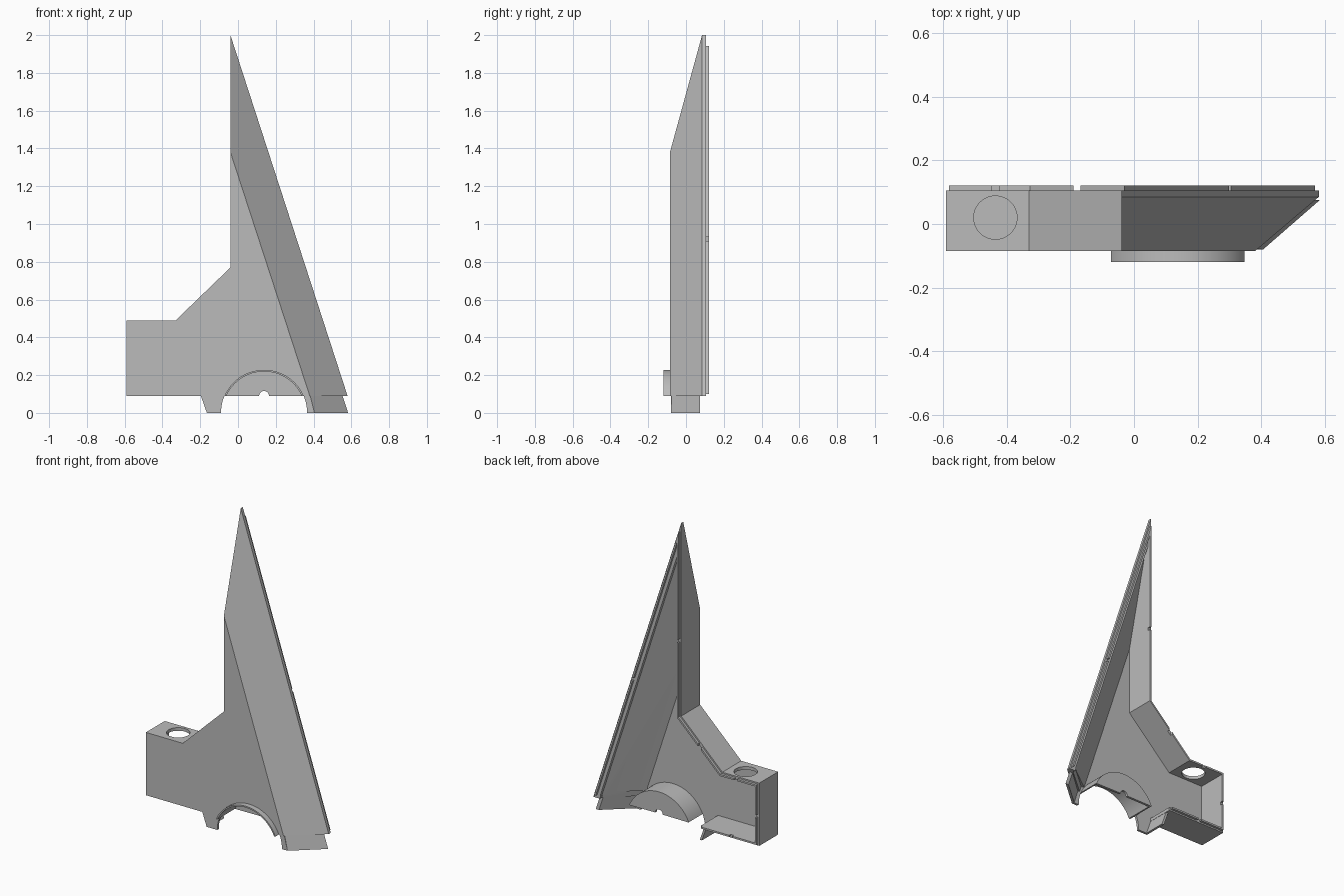
import bpy, bmesh, math
from mathutils import Vector

cube = bpy.data.objects.get("Cube")
if cube:
    bpy.data.objects.remove(cube)

grey = bpy.data.materials.new("plain_grey")
grey.use_nodes = True
grey.diffuse_color = (0.5, 0.5, 0.5, 1)
grey.node_tree.nodes["Principled BSDF"].inputs["Base Color"].default_value = (0.5, 0.5, 0.5, 1)


def loft(name, layers):
    """Solid through matching (x, z) outlines, each given with its y."""
    bm = bmesh.new()
    rings = [[bm.verts.new((x, y, z)) for x, z in pts] for y, pts in layers]
    n = len(rings[0])
    for a, b in zip(rings, rings[1:]):
        for i in range(n):
            j = (i + 1) % n
            bm.faces.new((a[i], a[j], b[j], b[i]))
    bm.faces.new(rings[0])
    bm.faces.new(rings[-1])
    bmesh.ops.recalc_face_normals(bm, faces=bm.faces)
    mesh = bpy.data.meshes.new(name)
    bm.to_mesh(mesh)
    bm.free()
    mesh.materials.append(grey)
    ob = bpy.data.objects.new(name, mesh)
    bpy.context.collection.objects.link(ob)
    return ob


def prism(name, pts, y0, y1):
    return loft(name, [(y0, pts), (y1, pts)])


def box(name, x0, x1, y0, y1, z0, z1):
    return prism(name, [(x0, z0), (x0, z1), (x1, z1), (x1, z0)], y0, y1)


def cut(ob, cutters):
    """Subtract the cutters, bake the result and drop the cutters."""
    for c in cutters:
        c.hide_render = True
        m = ob.modifiers.new("cut", 'BOOLEAN')
        m.operation, m.solver, m.object = 'DIFFERENCE', 'EXACT', c
    dg = bpy.context.evaluated_depsgraph_get()
    mesh = bpy.data.meshes.new_from_object(ob.evaluated_get(dg))
    ob.modifiers.clear()
    ob.data = mesh
    for c in cutters:
        bpy.data.objects.remove(c)


def inset(pts, dists):
    """Move every edge of a clockwise outline inwards by its own distance."""
    lines = []
    for i, p in enumerate(pts):
        a, b = Vector(p), Vector(pts[(i + 1) % len(pts)])
        d = (b - a).normalized()
        lines.append((a + Vector((d.y, -d.x)) * dists[i], d))
    out = []
    for i in range(len(pts)):
        (p, d), (q, e) = lines[i - 1], lines[i]
        t = (q - p).cross(e) / d.cross(e)
        out.append(tuple(p + d * t))
    return out


def arc(cx, cz, r, a0, a1, n=40):
    return [(cx + r * math.cos(a0 + (a1 - a0) * i / n),
             cz + r * math.sin(a0 + (a1 - a0) * i / n)) for i in range(n + 1)]


def smooth(ob):
    bpy.ops.object.select_all(action='DESELECT')
    ob.select_set(True)
    bpy.context.view_layer.objects.active = ob
    bpy.ops.object.shade_smooth_by_angle(angle=math.radians(30))


BASE = 0.09
FRONT, BACK = -0.085, 0.105
WALL = 0.02
arm = [(-0.59, BASE), (-0.59, 0.49), (-0.33, 0.49), (-0.04, 0.77)]
front_outline = arm + [(-0.04, 1.38), (0.38, BASE)]
back_outline = arm + [(-0.04, 2.0), (0.58, BASE)]
WHEEL_X, WHEEL_R = 0.138, 0.228

# Hollow shell, open at the back and below the fin
shell = loft("shell", [(FRONT, front_outline), (0.085, back_outline), (BACK, back_outline)])
walls = [WALL] * 4 + [0.04, WALL]
cavity_back = inset(back_outline, walls)
cavity = loft("cavity_cutter", [(FRONT + WALL, inset(front_outline, walls)),
                                (0.085, cavity_back), (0.15, cavity_back)])


def opening(right):
    return [(-0.18, 0.05), (-0.18, 0.13), (right - 0.013, 0.13), (right + 0.013, 0.05)]


bottom = loft("bottom_cutter", [(FRONT + WALL, opening(0.36)), (0.085, opening(0.535)),
                                (0.15, opening(0.535))])
arch_cut = prism("arch_cutter", arc(WHEEL_X, 0, WHEEL_R - 0.003, 0, 2 * math.pi, 80)[:-1], -0.2, -0.05)
bm = bmesh.new()
bmesh.ops.create_cone(bm, cap_ends=True, segments=48, radius1=0.068, radius2=0.068, depth=0.2)
bmesh.ops.translate(bm, verts=bm.verts, vec=(-0.435, 0.02, 0.49))
port_mesh = bpy.data.meshes.new("port_cutter")
bm.to_mesh(port_mesh)
bm.free()
port = bpy.data.objects.new("port_cutter", port_mesh)
bpy.context.collection.objects.link(port)
cut(shell, [cavity, bottom, arch_cut, port])
smooth(shell)

# Raised locating lip around the open back, broken by small notches
outer = inset(back_outline, [0.009] * 6)
inner = inset(back_outline, [WALL] * 6)
lip_path = [(-0.19, outer[0][1])] + outer + inner[::-1] + [(-0.19, inner[0][1])]
lip = prism("locating_lip", lip_path, BACK - 0.002, 0.121)
# the lip overhangs the cavity nowhere, so it sits fully on the rim
notches = [(-0.435, 0.475), (-0.18, 0.62), (-0.025, 1.25), (0.295, 0.92),
           (-0.575, 0.28), (-0.4, 0.105)]
cut(lip, [box("notch_cutter", x - 0.01 if abs(z - 0.28) > 0.01 else x - 0.03, x + 0.012 if x < -0.1 else x + 0.03,
              BACK, 0.14, z - 0.01 if x > -0.1 or z == 0.28 else z - 0.03,
              z + 0.01 if x > -0.1 or z == 0.28 else z + 0.03) for x, z in notches])

# Wheel arch: curved hood projecting at the front, closed by a rear panel
r_in = WHEEL_R - 0.009
a_out, a_in = math.asin(BASE / WHEEL_R), math.asin(BASE / r_in)
hood = prism("arch_hood", arc(WHEEL_X, 0, WHEEL_R, a_out, math.pi - a_out)
             + arc(WHEEL_X, 0, r_in, math.pi - a_in, a_in), -0.12, 0.075)
smooth(hood)
panel = prism("arch_rear_panel", arc(WHEEL_X, 0, WHEEL_R - 0.004, a_out, math.pi - a_out)
              + arc(WHEEL_X, BASE, 0.026, math.pi, 0, 12), 0.06, 0.075)
smooth(panel)

# Feet below the shell: front plates trimmed to the arch, and sloping side plates
TOP = 0.1
a_top = math.asin(TOP / WHEEL_R)
prism("right_foot_front", [(-0.2, TOP), (-0.165, 0)]
      + arc(WHEEL_X, 0, WHEEL_R, math.pi, math.pi - a_top, 8), -0.08, -0.065)
prism("left_foot_front", [(0.38, TOP), (0.405, 0)]
      + arc(WHEEL_X, 0, WHEEL_R, 0, a_top, 8), -0.08, -0.065)


def foot_side(x_top, x_low, w):
    return [(x_top, TOP), (x_low, 0), (x_low + w, 0), (x_top + w, TOP)]


prism("right_foot_side", foot_side(-0.2, -0.165, 0.015), -0.08, 0.075)
loft("left_foot_side", [(-0.08, foot_side(0.375, 0.405, -0.022)),
                        (0.075, foot_side(0.55, 0.583, -0.022))])
